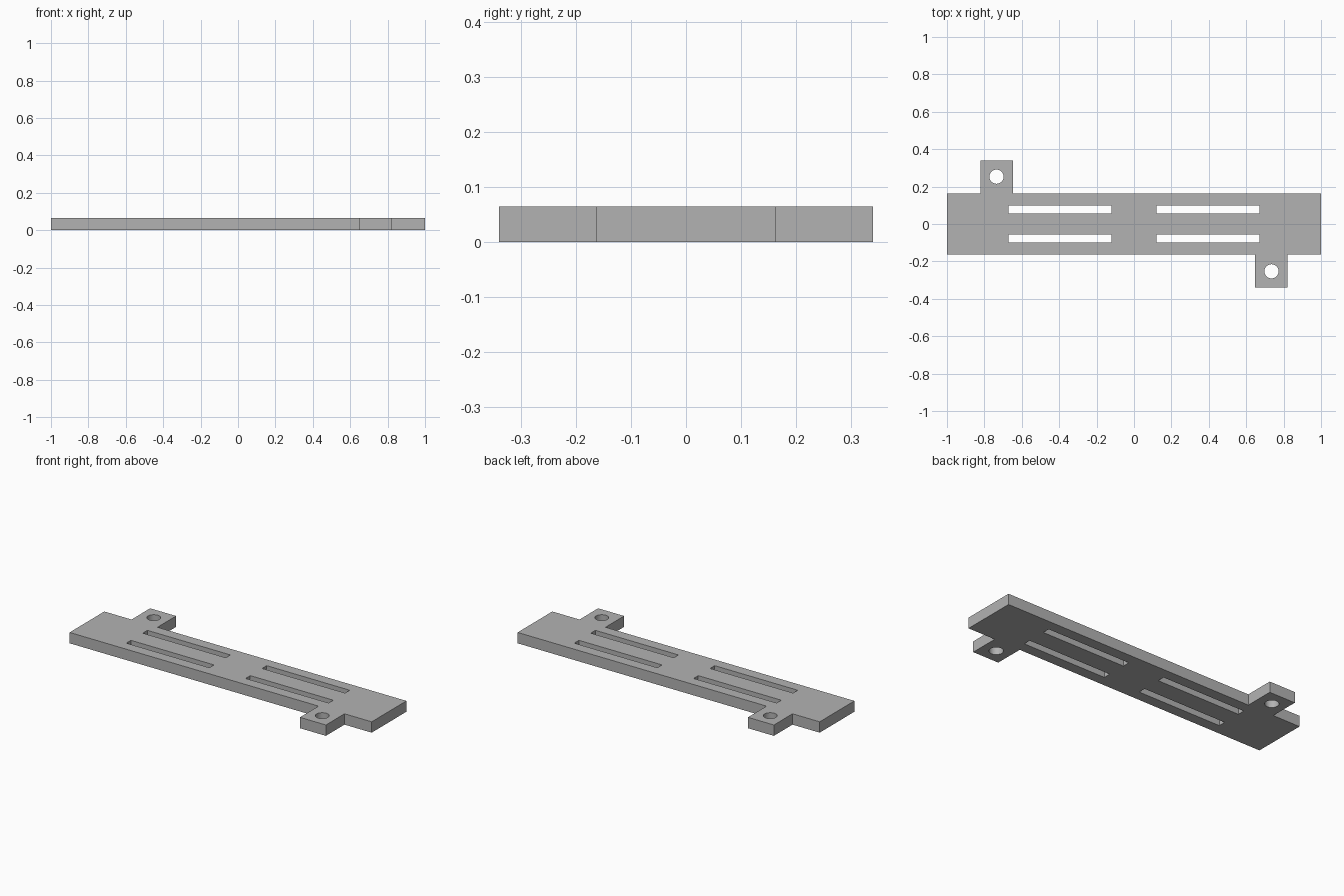
import bpy
import bmesh
from math import cos, sin, tau

THICK = 0.065
BODY_Y, TAB_Y = 0.164, 0.34
TAB_IN, TAB_OUT = 0.648, 0.82

cube = bpy.data.objects.get("Cube")
if cube:
    bpy.data.objects.remove(cube, do_unlink=True)

grey = bpy.data.materials.new("plain grey")
grey.use_nodes = True
colour = (0.45, 0.45, 0.45, 1)
grey.diffuse_color = colour
grey.node_tree.nodes["Principled BSDF"].inputs["Base Color"].default_value = colour


def prism(name, outline, z0, z1):
    """Extrude a flat outline between two heights."""
    bm = bmesh.new()
    face = bm.faces.new([bm.verts.new((x, y, z0)) for x, y in outline])
    top = bmesh.ops.extrude_face_region(bm, geom=[face])["geom"]
    for v in top:
        if isinstance(v, bmesh.types.BMVert):
            v.co.z = z1
    bmesh.ops.recalc_face_normals(bm, faces=bm.faces)
    mesh = bpy.data.meshes.new(name)
    bm.to_mesh(mesh)
    bm.free()
    mesh.materials.append(grey)
    obj = bpy.data.objects.new(name, mesh)
    bpy.context.collection.objects.link(obj)
    return obj


# Bar with one tab per long side; the second half is the first turned half way round
half = [(-1, -BODY_Y), (TAB_IN, -BODY_Y), (TAB_IN, -TAB_Y),
        (TAB_OUT, -TAB_Y), (TAB_OUT, -BODY_Y), (1, -BODY_Y)]
plate = prism("slotted_plate", half + [(-x, -y) for x, y in half], 0, THICK)

# Four long slots and a screw hole in each tab
cutters = []
for sx in (-1, 1):
    for sy in (-1, 1):
        slot = [(sx * x, sy * y) for x, y in
                ((0.12, 0.056), (0.67, 0.056), (0.67, 0.1), (0.12, 0.1))]
        cutters.append(prism("slot_cutter", slot, -0.1, 0.2))
    ring = [(sx * 0.735 + 0.038 * cos(tau * i / 48),
             -sx * 0.253 + 0.038 * sin(tau * i / 48)) for i in range(48)]
    cutters.append(prism("hole_cutter", ring, -0.1, 0.2))

bpy.context.view_layer.objects.active = plate
for cutter in cutters:
    cutter.hide_render = True
    mod = plate.modifiers.new("cut", "BOOLEAN")
    mod.operation = "DIFFERENCE"
    mod.solver = "EXACT"
    mod.object = cutter
    bpy.ops.object.modifier_apply(modifier=mod.name)
    bpy.data.objects.remove(cutter, do_unlink=True)

# Round hole walls shade smooth, all corners stay sharp
bpy.ops.object.select_all(action="DESELECT")
plate.select_set(True)
bpy.ops.object.shade_smooth_by_angle()
